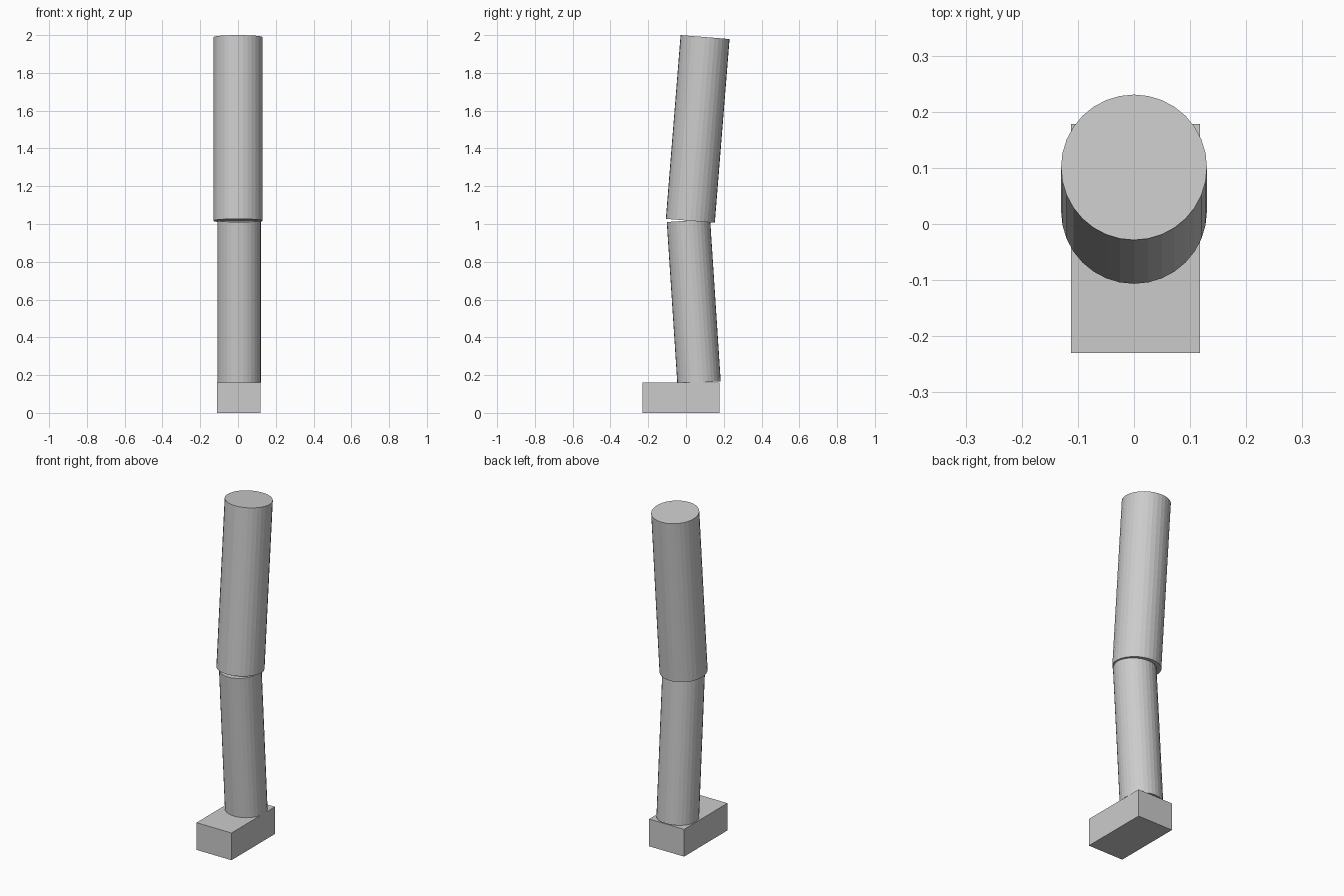
import bpy
from mathutils import Vector

cube = bpy.data.objects.get("Cube")
if cube:
    bpy.data.objects.remove(cube, do_unlink=True)

# Single plain grey
grey = bpy.data.materials.new("light_grey")
grey.use_nodes = True
GREY = (0.6, 0.6, 0.6, 1.0)
grey.diffuse_color = GREY
grey.node_tree.nodes["Principled BSDF"].inputs["Base Color"].default_value = GREY


def limb(name, bottom, top, radius):
    """Flat-shaded cylinder running between two centre points."""
    a, b = Vector(bottom), Vector(top)
    axis = b - a
    bpy.ops.mesh.primitive_cylinder_add(
        vertices=32, radius=radius, depth=axis.length, location=(a + b) / 2)
    obj = bpy.context.object
    obj.name = name
    # Lean in the side plane only, so the facets stay aligned
    obj.rotation_euler = Vector((0, 0, 1)).rotation_difference(axis).to_euler()
    obj.data.materials.append(grey)
    return obj


# Thigh leans back towards the hip, shin leans back towards the ankle
limb("upper_leg", (0, 0.023, 1.017), (0, 0.101, 1.9895), 0.13)
limb("lower_leg", (0.006, 0.069, 0.160), (0.006, 0.013, 1.018), 0.115)

# Foot block, toes to the front
bpy.ops.mesh.primitive_cube_add(size=1, location=(0.003, -0.026, 0.081))
foot = bpy.context.object
foot.name = "foot"
foot.scale = (0.23, 0.408, 0.162)
bpy.ops.object.transform_apply(location=False, rotation=False, scale=True)
foot.data.materials.append(grey)
